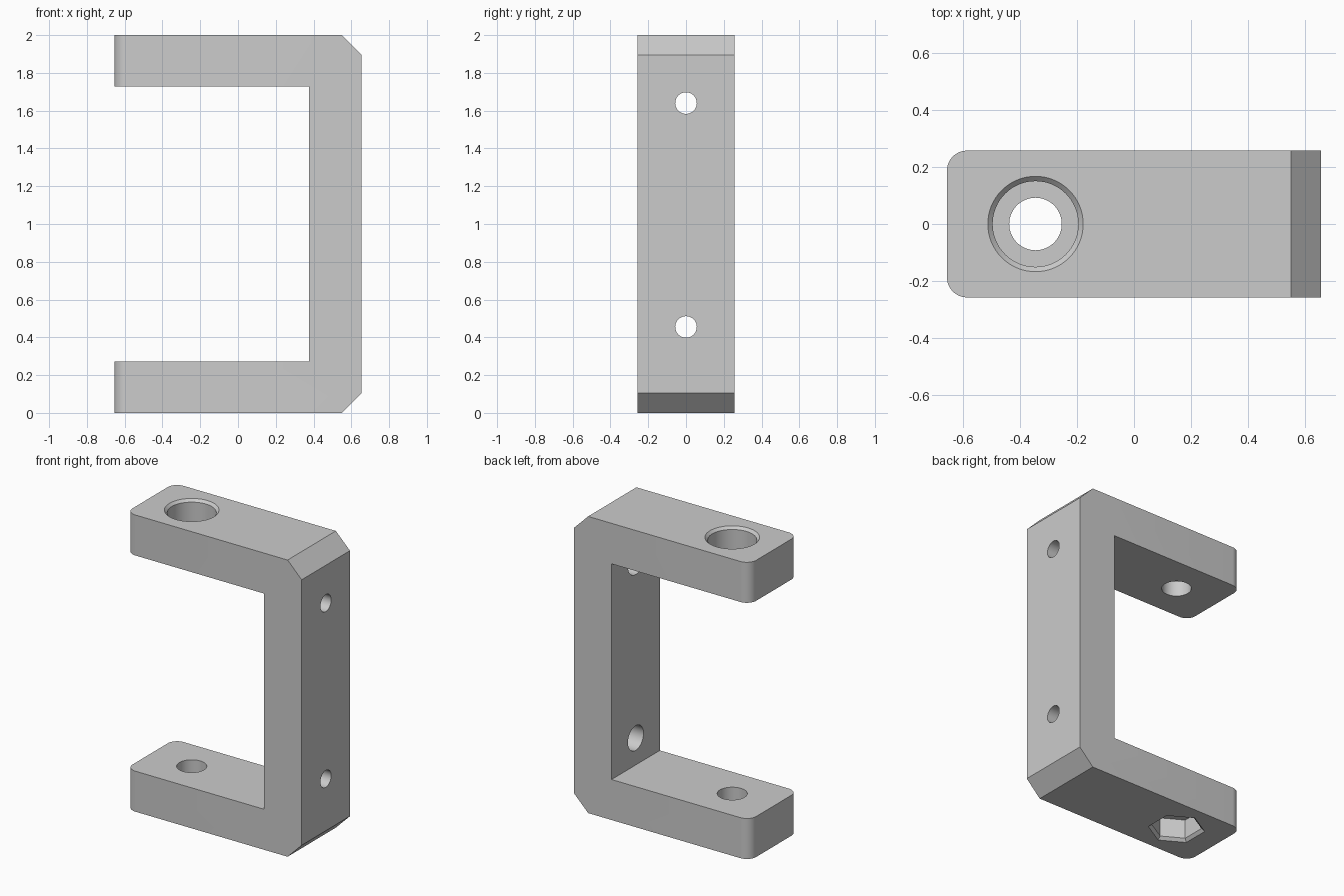
import bpy
import bmesh
import math
from mathutils import Matrix, Vector

cube = bpy.data.objects.get("Cube")
if cube:
    bpy.data.objects.remove(cube, do_unlink=True)

HALF_X, HALF_Y, HEIGHT = 0.655, 0.257, 2.0
ARM, WALL_X, CHAMFER, ROUND = 0.273, 0.375, 0.105, 0.07
HOLE_X = -0.345

grey = bpy.data.materials.new("plain grey")
grey.use_nodes = True
colour = (0.6, 0.6, 0.6, 1)
grey.diffuse_color = colour
grey.node_tree.nodes["Principled BSDF"].inputs["Base Color"].default_value = colour


def make_object(name, bm):
    bmesh.ops.recalc_face_normals(bm, faces=bm.faces)
    mesh = bpy.data.meshes.new(name)
    bm.to_mesh(mesh)
    bm.free()
    obj = bpy.data.objects.new(name, mesh)
    bpy.context.collection.objects.link(obj)
    return obj


def add_stepped_plug(bm, profile, sides, start, axis, turn=0.0):
    """Solid of stacked rings, given as (depth, radius), running along an axis."""
    place = Matrix.Translation(start) @ Vector(axis).to_track_quat("Z", "Y").to_matrix().to_4x4()
    rings = []
    for depth, radius in profile:
        angles = [turn + math.tau * i / sides for i in range(sides)]
        rings.append([bm.verts.new(place @ Vector((radius * math.cos(a), radius * math.sin(a), depth)))
                      for a in angles])
    for low, high in zip(rings, rings[1:]):
        for i in range(sides):
            j = (i + 1) % sides
            bm.faces.new((low[i], low[j], high[j], high[i]))
    bm.faces.new(rings[0][::-1])
    bm.faces.new(rings[-1])


# C-shaped body from a side profile
half = [(-HALF_X, ARM), (-HALF_X, 0), (HALF_X - CHAMFER, 0), (HALF_X, CHAMFER)]
outline = half + [(x, HEIGHT - z) for x, z in reversed(half)]
outline += [(WALL_X, HEIGHT - ARM), (WALL_X, ARM)]
bm = bmesh.new()
face = bm.faces.new([bm.verts.new((x, -HALF_Y, z)) for x, z in outline])
extruded = bmesh.ops.extrude_face_region(bm, geom=[face])
bmesh.ops.translate(bm, vec=(0, 2 * HALF_Y, 0),
                    verts=[v for v in extruded["geom"] if isinstance(v, bmesh.types.BMVert)])

# Rounded upright corners at the arm tips
tips = [e for e in bm.edges
        if all(v.co.x < -HALF_X + 0.01 for v in e.verts)
        and abs(e.verts[0].co.y - e.verts[1].co.y) < 0.01]
bmesh.ops.bevel(bm, geom=tips, offset=ROUND, segments=10, profile=0.5, affect="EDGES")
body = make_object("clamp_bracket", bm)
body.data.materials.append(grey)

# Bolt hole, round head recess, hexagonal nut recess and wall screw holes
bm = bmesh.new()
add_stepped_plug(bm, [(-0.02, 0.187), (0.017, 0.15), (0.17, 0.15), (0.17, 0.092), (0.4, 0.092)],
                 64, (HOLE_X, 0, HEIGHT), (0, 0, -1))
add_stepped_plug(bm, [(-0.02, 0.198), (0.02, 0.158), (0.15, 0.158)],
                 6, (HOLE_X, 0, 0), (0, 0, 1), math.pi / 6)
for z in (0.455, 1.64):
    add_stepped_plug(bm, [(-0.05, 0.083), (0.14, 0.083), (0.14, 0.057), (0.4, 0.057)],
                     48, (WALL_X, 0, z), (1, 0, 0))
recesses = make_object("recess_cutter", bm)
bm = bmesh.new()
add_stepped_plug(bm, [(0.1, 0.092), (0.4, 0.092)], 64, (HOLE_X, 0, 0), (0, 0, 1))
bolt_hole = make_object("bolt_hole_cutter", bm)

for cutter in (recesses, bolt_hole):
    cutter.hide_render = True
    cut = body.modifiers.new(cutter.name, "BOOLEAN")
    cut.operation = "DIFFERENCE"
    cut.solver = "EXACT"
    cut.object = cutter

# Apply the cuts and drop the cutters
bpy.context.view_layer.update()
graph = bpy.context.evaluated_depsgraph_get()
result = bpy.data.meshes.new_from_object(body.evaluated_get(graph))
body.modifiers.clear()
body.data = result
result.materials.clear()
result.materials.append(grey)
for polygon in result.polygons:
    polygon.material_index = 0
for cutter in (recesses, bolt_hole):
    bpy.data.objects.remove(cutter, do_unlink=True)

bpy.ops.object.select_all(action="DESELECT")
body.select_set(True)
bpy.context.view_layer.objects.active = body
bpy.ops.object.shade_smooth_by_angle(angle=math.radians(25))
